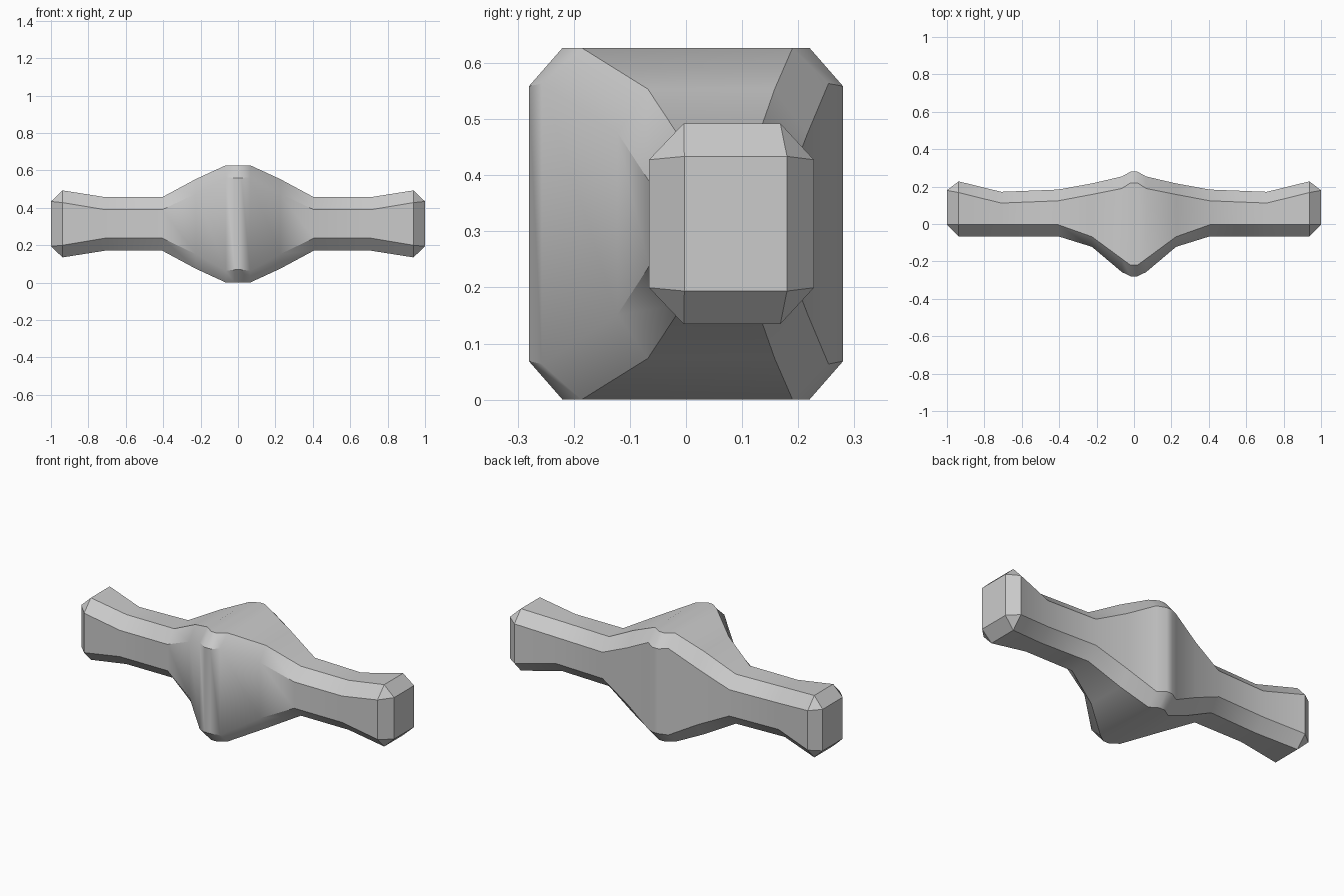
import bpy, bmesh, math

if "Cube" in bpy.data.objects:
    bpy.data.objects.remove(bpy.data.objects["Cube"])

ZC = 0.3135  # height of the long axis

# x, front y, back y, front y of top face, back y of top face, half height, half height of side face
HALF = [
    (0.018, -0.28, 0.28, -0.22, 0.22, 0.3135, 0.245),
    (0.065, -0.257, 0.254, -0.186, 0.19, 0.3135, 0.25),
    (0.225, -0.122, 0.217, -0.068, 0.158, 0.240, 0.162),
    (0.405, -0.066, 0.184, -0.004, 0.124, 0.143, 0.076),
    (0.71, -0.066, 0.172, -0.004, 0.112, 0.143, 0.076),
    (0.938, -0.066, 0.228, -0.004, 0.168, 0.179, 0.114),
]
CAP = (1.0, -0.003, 0.18, 0.12)  # x, front y, back y, half height


def mirrored(rows):
    return [(-r[0],) + r[1:] for r in reversed(rows)] + rows


bm = bmesh.new()

# chamfered cross-sections lofted along x
rings = []
for x, yf, yb, tf, tb, h, s in mirrored(HALF):
    pts = [(yf, -s), (tf, -h), (tb, -h), (yb, -s), (yb, s), (tb, h), (tf, h), (yf, s)]
    rings.append([bm.verts.new((x, y, ZC + z)) for y, z in pts])
for a, b in zip(rings, rings[1:]):
    for i in range(8):
        j = (i + 1) % 8
        bm.faces.new((a[i], a[j], b[j], b[i]))

# bevelled rectangular end caps
x, yf, yb, h = CAP
for ring, sx in ((rings[0], -1), (rings[-1], 1)):
    c = [bm.verts.new((sx * x, y, ZC + z)) for y, z in ((yf, -h), (yb, -h), (yb, h), (yf, h))]
    bm.faces.new(c)
    for k in range(4):
        bm.faces.new((ring[2 * k], ring[2 * k + 1], c[k]))
        n = (k + 1) % 4
        bm.faces.new((ring[2 * k + 1], ring[2 * n], c[n], c[k]))

bmesh.ops.recalc_face_normals(bm, faces=bm.faces)
mesh = bpy.data.meshes.new("crossguard")
bm.to_mesh(mesh)
bm.free()
guard = bpy.data.objects.new("crossguard", mesh)
bpy.context.collection.objects.link(guard)

# soft along the length, sharp along the chamfers
bpy.context.view_layer.objects.active = guard
guard.select_set(True)
bpy.ops.object.shade_smooth_by_angle(angle=math.radians(35))
